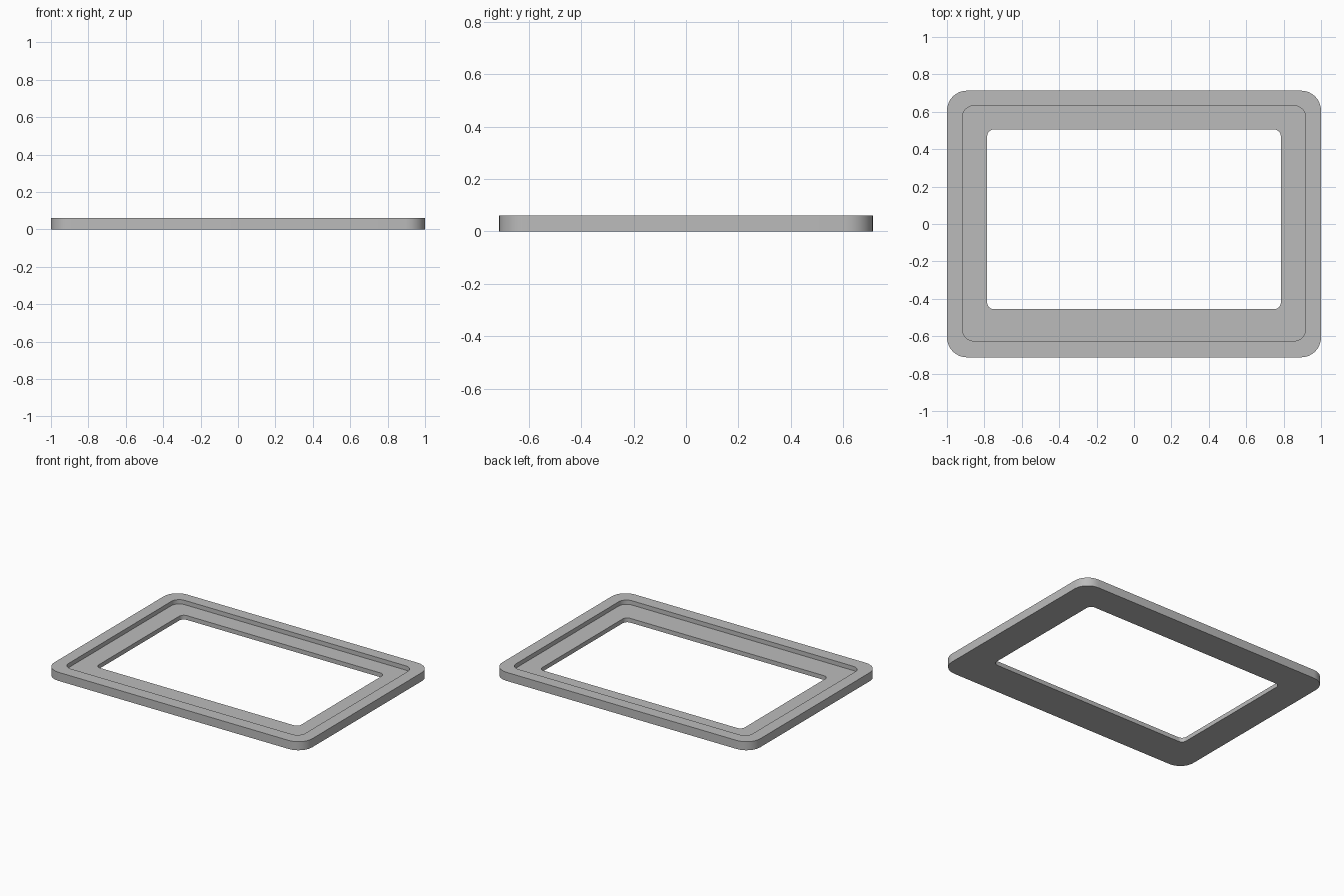
import bpy, bmesh, math

cube = bpy.data.objects.get("Cube")
if cube:
    bpy.data.objects.remove(cube, do_unlink=True)

grey = bpy.data.materials.new("plain grey")
grey.use_nodes = True
colour = (0.5, 0.5, 0.5, 1)
grey.diffuse_color = colour
grey.node_tree.nodes["Principled BSDF"].inputs["Base Color"].default_value = colour

SEGMENTS = 8
HEIGHT, FLOOR = 0.06, 0.03


def rounded_ring(bm, half_x, y_min, y_max, radius, z):
    """Closed loop of vertices around a rounded rectangle."""
    corners = ((1, y_max, -1), (-1, y_max, -1), (-1, y_min, 1), (1, y_min, 1))
    ring = []
    for i, (sx, y, inward) in enumerate(corners):
        cx, cy = sx * (half_x - radius), y + inward * radius
        for k in range(SEGMENTS + 1):
            a = (i + k / SEGMENTS) * math.pi / 2
            ring.append(bm.verts.new((cx + radius * math.cos(a),
                                      cy + radius * math.sin(a), z)))
    return ring


# Outlines: half width, front edge, back edge, corner radius
outer = (1.0, -0.713, 0.713, 0.107)
recess = (0.917, -0.625, 0.632, 0.06)
opening = (0.785, -0.455, 0.505, 0.035)

# Cross-section of the frame, walked from the outside base round to the opening
section = [(outer, 0), (outer, HEIGHT), (recess, HEIGHT),
           (recess, FLOOR), (opening, FLOOR), (opening, 0)]

bm = bmesh.new()
rings = [rounded_ring(bm, *outline, z) for outline, z in section]
for a, b in zip(rings, rings[1:] + rings[:1]):
    for i in range(len(a)):
        j = (i + 1) % len(a)
        bm.faces.new((a[i], a[j], b[j], b[i]))
bmesh.ops.recalc_face_normals(bm, faces=bm.faces)

mesh = bpy.data.meshes.new("stepped_frame")
bm.to_mesh(mesh)
bm.free()
mesh.materials.append(grey)
frame = bpy.data.objects.new("stepped_frame", mesh)
bpy.context.collection.objects.link(frame)

# Smooth the rounded corners, keep the rims crisp
bpy.ops.object.select_all(action="DESELECT")
frame.select_set(True)
bpy.context.view_layer.objects.active = frame
bpy.ops.object.shade_smooth_by_angle(angle=math.radians(30))
